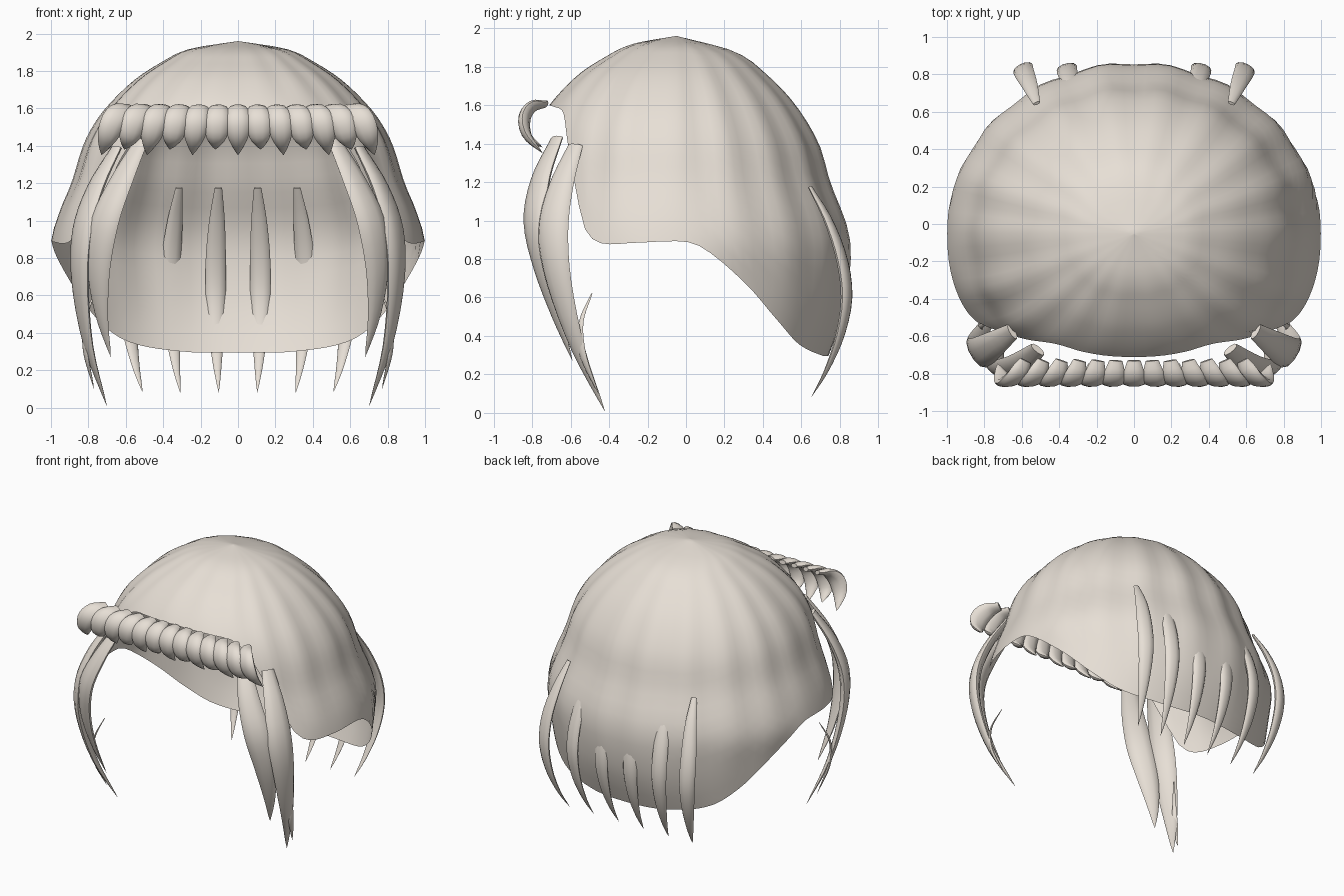
import bpy, bmesh, math
from mathutils import Vector

if "Cube" in bpy.data.objects:
    bpy.data.objects.remove(bpy.data.objects["Cube"])

hair = bpy.data.materials.new("warm_ivory")
hair.diffuse_color = (0.80, 0.74, 0.67, 1)
hair.use_nodes = True
hair.node_tree.nodes["Principled BSDF"].inputs["Base Color"].default_value = hair.diffuse_color


def lookup(table, v):
    """Smooth interpolation through (key, value) pairs with ascending keys."""
    if v <= table[0][0]:
        return table[0][1]
    for i in range(len(table) - 1):
        (a, p), (b, q) = table[i], table[i + 1]
        if v <= b:
            def slope(j):
                lo, hi = max(j - 1, 0), min(j + 1, len(table) - 1)
                return (table[hi][1] - table[lo][1]) / (table[hi][0] - table[lo][0])
            h, t = b - a, (v - a) / (b - a)
            return ((2*t**3 - 3*t*t + 1) * p + (t**3 - 2*t*t + t) * h * slope(i)
                    + (3*t*t - 2*t**3) * q + (t**3 - t*t) * h * slope(i + 1))
    return table[-1][1]


def finish(name, bm):
    me = bpy.data.meshes.new(name)
    bm.to_mesh(me)
    bm.free()
    me.materials.append(hair)
    ob = bpy.data.objects.new(name, me)
    bpy.context.collection.objects.link(ob)
    bpy.ops.object.select_all(action='DESELECT')
    bpy.context.view_layer.objects.active = ob
    ob.select_set(True)
    bpy.ops.object.shade_smooth_by_angle(angle=math.radians(50))
    return ob


# Cap: half width, back depth and front depth against height
APEX, YC = 1.96, -0.05
WIDTH = [(.3, .96), (.5, .96), (.7, .98), (.88, 1.0), (1.05, .95), (1.2, .885), (1.4, .82),
         (1.5, .77), (1.6, .70), (1.75, .55), (1.85, .40), (1.92, .25), (1.96, 0)]
BACK = [(.3, .79), (.45, .85), (.6, .89), (.8, .91), (.9, .905), (1.0, .88), (1.2, .80),
        (1.4, .74), (1.6, .62), (1.75, .48), (1.88, .30), (1.96, 0)]
FRONT = [(.88, .80), (1.15, .77), (1.45, .73), (1.6, .66), (1.75, .52), (1.85, .37),
         (1.92, .22), (1.96, 0)]
# Height of the cap's open edge against angle (-90 front, 0 side, 90 back)
RIM = [(-90, 1.60), (-70, 1.59), (-57, 1.56), (-49, 1.45), (-39.5, 1.15), (-34.5, .97),
       (-27, .885), (-12, .885), (3, .89), (9.5, .85), (23, .68), (36, .50), (51, .36),
       (72, .30), (90, .295)]


def cap_point(ang, z, t):
    s = abs(math.sin(ang))
    c = math.cos(ang)
    deg = math.degrees(math.asin(max(-1, min(1, math.sin(ang)))))
    front = deg < 0
    n = 2.3 if front else 2.0
    flute = 1 + 0.013 * math.sin(math.pi * t) * math.cos(18 * ang)
    x = math.copysign(abs(c) ** (2 / n), c) * lookup(WIDTH, z) * flute
    depth = -lookup(FRONT, z) if front else lookup(BACK, z)
    return Vector((x, YC + s ** (2 / n) * depth * flute, z))


def build_cap(segments=96, rings=26):
    bm = bmesh.new()
    top = bm.verts.new((0, YC, APEX))
    columns = []
    for i in range(segments):
        ang = 2 * math.pi * i / segments
        rim = lookup(RIM, math.degrees(math.asin(max(-1, min(1, math.sin(ang))))))
        columns.append([bm.verts.new(cap_point(ang, APEX - (APEX - rim) * (k / rings) ** 1.7,
                                               k / rings)) for k in range(1, rings + 1)])
    for i in range(segments):
        a, b = columns[i], columns[(i + 1) % segments]
        bm.faces.new((top, a[0], b[0]))
        for k in range(rings - 1):
            bm.faces.new((a[k], a[k + 1], b[k + 1], b[k]))
    finish("hair_cap", bm)


def strand(name, path, widths, across, flat, steps=16, sides=10):
    """Tapered lock with an oval section: blunt root, pointed tip."""
    last = len(path) - 1
    axes = [[(i / last, p[a]) for i, p in enumerate(path)] for a in range(3)]
    wide = [(i / (len(widths) - 1), w) for i, w in enumerate(widths)]
    at = lambda t: Vector([lookup(ax, t) for ax in axes])
    bm = bmesh.new()
    rows = []
    for k in range(steps):
        t = k / steps
        tangent = (at(t + .01) - at(max(t - .01, 0))).normalized()
        u = Vector(across)
        u = (u - tangent * u.dot(tangent)).normalized()
        v = tangent.cross(u)
        w = max(lookup(wide, t), .002)
        rows.append([bm.verts.new(at(t) + u * w * math.cos(2 * math.pi * j / sides)
                                  + v * w * flat * math.sin(2 * math.pi * j / sides))
                     for j in range(sides)])
    tip = bm.verts.new(at(1))
    bm.faces.new(rows[0][::-1])
    for j in range(sides):
        m = (j + 1) % sides
        for a, b in zip(rows, rows[1:]):
            bm.faces.new((a[j], a[m], b[m], b[j]))
        bm.faces.new((rows[-1][j], rows[-1][m], tip))
    bmesh.ops.recalc_face_normals(bm, faces=bm.faces)
    return finish(name, bm)


build_cap()

# Fringe: a row of curled claw-like locks
for i in range(-6, 7):
    f = i / 6
    strand("fringe_lock",
           [(.58*f, -.73, 1.605), (.62*f, -.80, 1.59), (.665*f, -.84, 1.53),
            (.70*f, -.825, 1.44), (.73*f, -.745, 1.35 + .03 * (i % 2))],
           [.035, .058, .068, .052, .004], (1, -.15 * f, .25 * f), .45, 14)

# Side locks, mirrored left and right
for side, sx in (("right", 1), ("left", -1)):
    def flip(pts):
        return [(sx * x, y, z) for x, y, z in pts]
    strand(side + "_front_lock",
           flip([(.515, -.67, 1.43), (.62, -.755, 1.22), (.71, -.785, 1.0), (.745, -.745, .76),
                 (.73, -.67, .5), (.68, -.59, .27)]),
           [.045, .075, .09, .075, .042, .003], (sx * .8, .55, 0), .4, 20)
    strand(side + "_rear_lock",
           flip([(.65, -.575, 1.39), (.76, -.65, 1.18), (.83, -.69, .95), (.845, -.66, .68),
                 (.80, -.56, .33), (.70, -.42, .005)]),
           [.045, .075, .09, .075, .042, .003], (sx * .5, .85, 0), .4, 20)
    strand(side + "_thin_lock",
           flip([(.765, -.49, .62), (.815, -.545, .47), (.815, -.535, .3), (.77, -.455, .1)]),
           [.004, .014, .02, .003], (sx * .5, .85, 0), .5)

    # Back locks, curving out through the cap and tucking in at the tip
    for x in (.105, .315, .52):
        strand(side + "_back_lock",
               flip([(x, .645, 1.175), (x * 1.07, .74, 1.0), (x * 1.13, .81, .8),
                     (x * 1.14, .835, .6), (x * 1.11, .80, .4), (x * 1.05, .73, .22),
                     (x * .98, .65, .08)]),
               [.02, .042, .054, .054, .042, .022, .002], (1, -sx * x * .8, 0), .45, 20)
